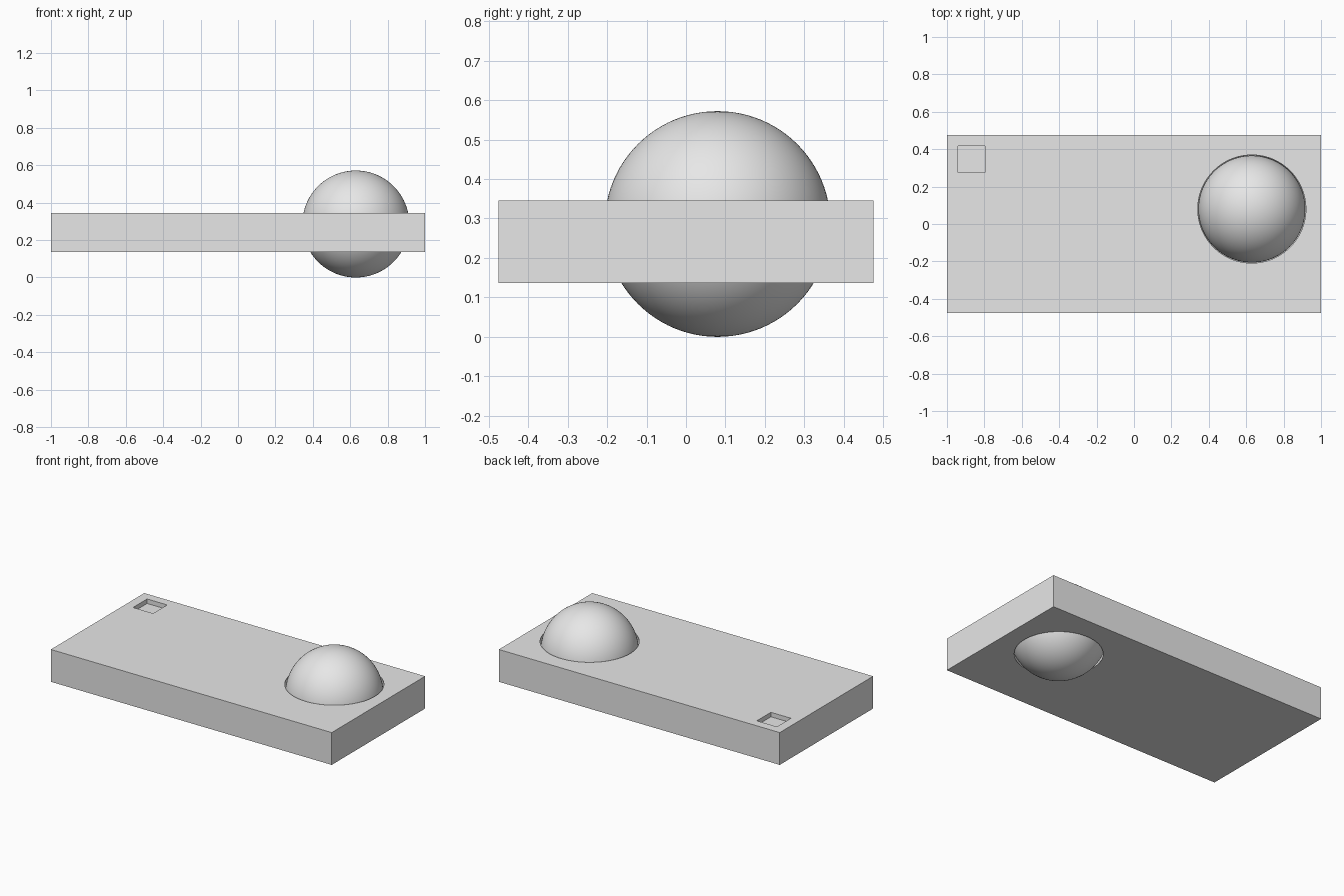
import bpy
import math

if "Cube" in bpy.data.objects:
    bpy.data.objects.remove(bpy.data.objects["Cube"])

BALL = (0.63, 0.08, 0.286)   # shared centre of ball and socket

grey = bpy.data.materials.new("light_grey")
grey.diffuse_color = (0.8, 0.8, 0.8, 1)
grey.use_nodes = True
grey.node_tree.nodes["Principled BSDF"].inputs["Base Color"].default_value = grey.diffuse_color


def box(name, x0, x1, y0, y1, z0, z1):
    bpy.ops.mesh.primitive_cube_add(
        size=1, location=((x0 + x1) / 2, (y0 + y1) / 2, (z0 + z1) / 2))
    ob = bpy.context.object
    ob.name = name
    ob.scale = (x1 - x0, y1 - y0, z1 - z0)
    bpy.ops.object.transform_apply(location=False, rotation=False, scale=True)
    return ob


def sphere(name, radius):
    bpy.ops.mesh.primitive_uv_sphere_add(
        segments=96, ring_count=48, radius=radius, location=BALL)
    ob = bpy.context.object
    ob.name = name
    return ob


def cut(target, cutter):
    mod = target.modifiers.new("cut", 'BOOLEAN')
    mod.operation = 'DIFFERENCE'
    mod.solver = 'EXACT'
    mod.object = cutter
    bpy.context.view_layer.objects.active = target
    bpy.ops.object.modifier_apply(modifier=mod.name)
    bpy.data.objects.remove(cutter, do_unlink=True)


def finish(ob):
    ob.data.materials.clear()
    ob.data.materials.append(grey)
    bpy.ops.object.select_all(action='DESELECT')
    ob.select_set(True)
    bpy.context.view_layer.objects.active = ob
    bpy.ops.object.shade_smooth_by_angle(angle=math.radians(30))


# Flat slab with a round socket through it and a shallow square pocket
slab = box("slab", -1, 1, -0.475, 0.475, 0.137, 0.345)
cut(slab, sphere("socket_cutter", 0.295))
cut(slab, box("pocket_cutter", -0.94, -0.797, 0.275, 0.418, 0.316, 0.45))
finish(slab)

# Loose ball held in the socket
finish(sphere("ball", 0.286))
